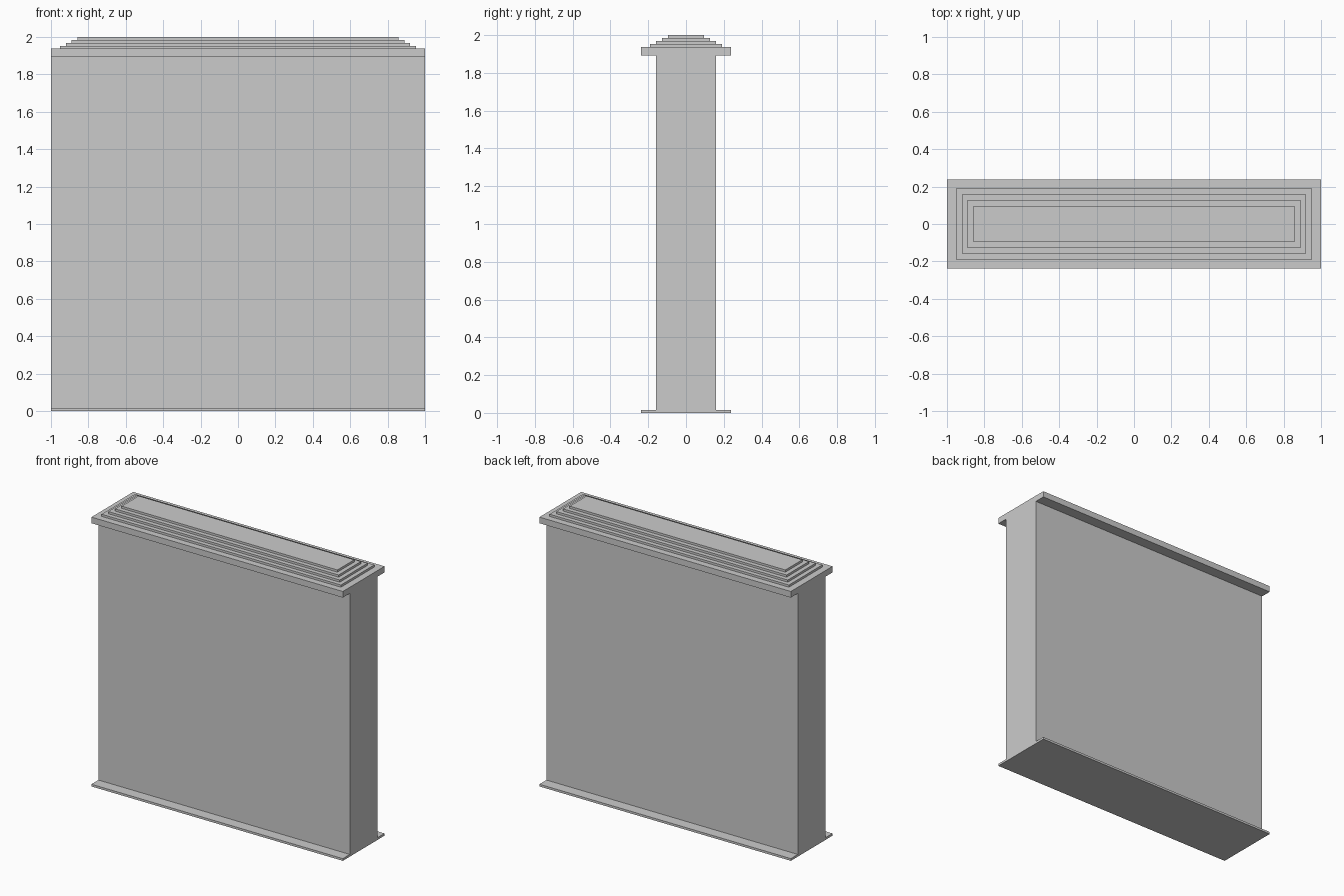
import bpy

if "Cube" in bpy.data.objects:
    bpy.data.objects.remove(bpy.data.objects["Cube"])


def slab(name, half_x, half_y, z0, z1):
    """Axis-aligned box between two heights, centred on x and y."""
    bpy.ops.mesh.primitive_cube_add(size=1, location=(0, 0, (z0 + z1) / 2))
    ob = bpy.context.object
    ob.name = name
    ob.scale = (2 * half_x, 2 * half_y, z1 - z0)
    bpy.ops.object.transform_apply(location=False, rotation=False, scale=True)
    return ob


# Wall body with a thin foot plate and overhanging coping
FOOT_TOP, CAP_BOTTOM, CAP_TOP = 0.016, 1.893, 1.937
slab("foot_plate", 1.0, 0.237, 0.0, FOOT_TOP)
slab("wall_body", 1.0, 0.158, FOOT_TOP, CAP_BOTTOM)
slab("coping", 1.0, 0.237, CAP_BOTTOM, CAP_TOP)

# Four stepped tiers shrinking toward the top
TIERS = 4
rise = (2.0 - CAP_TOP) / TIERS
for i in range(TIERS):
    inset = 0.0313 * i
    z = CAP_TOP + rise * i
    slab(f"coping_step_{i + 1}", 0.952 - inset, 0.19 - inset, z, z + rise)
